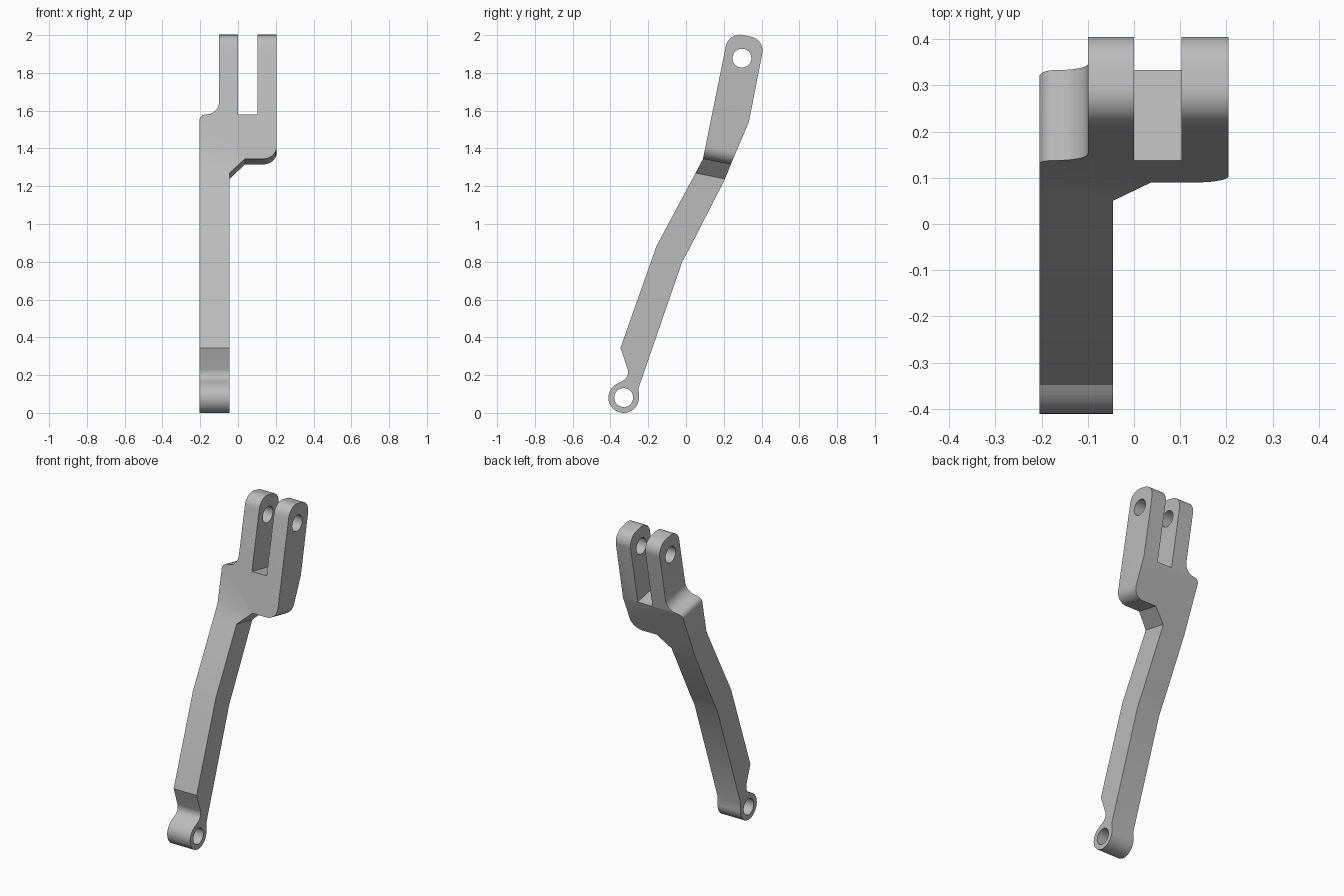
import bpy
import bmesh
from math import cos, sin, tan, pi, radians
from mathutils import Vector

cube = bpy.data.objects.get("Cube")
if cube:
    bpy.data.objects.remove(cube, do_unlink=True)

SLANT = -0.2  # the fork features are cut square to the leaning upper arm


def rounded(points, steps=10):
    """Expand (u, v, radius) corners into an outline with true arcs."""
    out = []
    for i, p in enumerate(points):
        c = Vector(p[:2])
        if len(p) < 3:
            out.append(c)
            continue
        a = (Vector(points[i - 1][:2]) - c).normalized()
        b = (Vector(points[(i + 1) % len(points)][:2]) - c).normalized()
        half = a.angle(b) / 2
        centre = c + (a + b).normalized() * p[2] / sin(half)
        length = p[2] / tan(half)
        start, end = c + a * length - centre, c + b * length - centre
        sweep = start.angle(end)
        for k in range(steps + 1):
            t = k / steps
            out.append(centre + (start * sin((1 - t) * sweep)
                                 + end * sin(t * sweep)) / sin(sweep))
    return out


def arc(cy, cz, r, start, end, steps):
    angles = [radians(start + (end - start) * k / steps) for k in range(steps + 1)]
    return [(cy + r * cos(a), cz + r * sin(a)) for a in angles]


def prism(name, outline, place, depth):
    """Extrude an outline between -depth and +depth."""
    bm = bmesh.new()
    rings = [[bm.verts.new(place(u, v, d)) for u, v in outline]
             for d in (-depth, depth)]
    bm.faces.new(rings[0])
    bm.faces.new(rings[1])
    n = len(outline)
    for i in range(n):
        j = (i + 1) % n
        bm.faces.new((rings[0][i], rings[0][j], rings[1][j], rings[1][i]))
    bmesh.ops.recalc_face_normals(bm, faces=bm.faces)
    mesh = bpy.data.meshes.new(name)
    bm.to_mesh(mesh)
    bm.free()
    obj = bpy.data.objects.new(name, mesh)
    bpy.context.collection.objects.link(obj)
    return obj


def across(u, v, d):
    return (d, u, v)


def slanted(u, v, d):
    return (u, d, v + SLANT * d)


# Side outline: bent arm, rounded top, round eye at the foot
side = [(-0.251, 0.132), (-0.02, 0.80), (0.02, 0.873), (0.204, 1.233),
        (0.24, 1.322), (0.333, 1.54), (0.418, 1.976, 0.075),
        (0.226, 2.016, 0.075), (0.09, 1.345), (0.048, 1.265),
        (-0.156, 0.884), (-0.347, 0.344), (-0.295, 0.19, 0.05),
        (-0.37, 0.152)]
side = rounded(side) + arc(-0.33, 0.081, 0.081, 122, 360, 28)
arm = prism("forked_lever_arm", side, across, 0.3)

# Front outline: narrow shank, offset shoulder and two fork tines
front = [(-0.205, -0.5), (-0.045, -0.5), (-0.045, 1.28), (0.037, 1.363),
         (0.205, 1.363, 0.07), (0.205, 2.4), (0.103, 2.4), (0.103, 1.607),
         (0, 1.607), (0, 2.4), (-0.1, 2.4), (-0.1, 1.607, 0.07),
         (-0.205, 1.607, 0.034)]
cutters = [(prism("front_cutter", rounded(front), slanted, 0.6), 'INTERSECT')]

# Pin holes through the fork and the foot
for name, y, z in (("fork_hole", 0.296, 1.878), ("foot_hole", -0.33, 0.081)):
    hole = arc(y, z, 0.05, 0, 350, 35)
    cutters.append((prism(name, hole, across, 0.5), 'DIFFERENCE'))

bpy.ops.object.select_all(action='DESELECT')
bpy.context.view_layer.objects.active = arm
arm.select_set(True)
for cutter, operation in cutters:
    cutter.hide_render = True
    mod = arm.modifiers.new(cutter.name, 'BOOLEAN')
    mod.operation = operation
    mod.solver = 'EXACT'
    mod.object = cutter
    bpy.ops.object.modifier_apply(modifier=mod.name)
    bpy.data.objects.remove(cutter, do_unlink=True)

# Plain grey metal
grey = bpy.data.materials.new("grey_metal")
grey.use_nodes = True
colour = (0.5, 0.5, 0.5, 1)
grey.diffuse_color = colour
grey.node_tree.nodes["Principled BSDF"].inputs["Base Color"].default_value = colour
arm.data.materials.clear()
arm.data.materials.append(grey)
bpy.ops.object.shade_smooth_by_angle(angle=radians(30))
